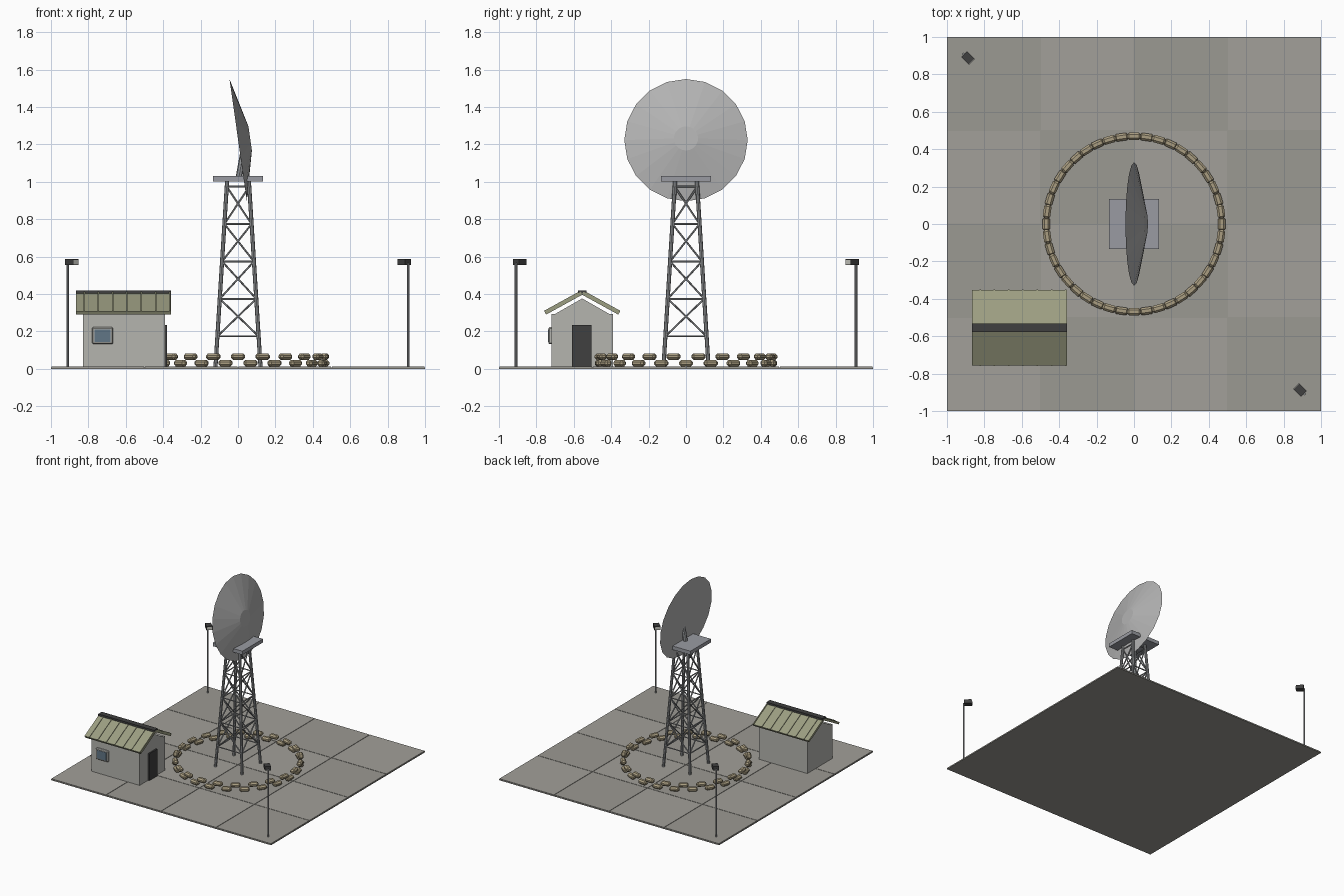
import bpy, bmesh, math
from mathutils import Matrix, Vector

if "Cube" in bpy.data.objects:
    bpy.data.objects.remove(bpy.data.objects["Cube"])


def mat(name, rgb):
    m = bpy.data.materials.new(name)
    m.diffuse_color = (*rgb, 1)
    m.use_nodes = True
    m.node_tree.nodes["Principled BSDF"].inputs["Base Color"].default_value = m.diffuse_color
    return m


CONCRETE = [mat("concrete_a", (0.36, 0.35, 0.32)), mat("concrete_b", (0.33, 0.32, 0.29))]
STEEL = mat("steel", (0.30, 0.31, 0.32))
DECK = mat("deck", (0.32, 0.33, 0.36))
DISH = mat("dish_grey", (0.45, 0.45, 0.45))
WALL = mat("wall", (0.46, 0.46, 0.43))
ROOF = mat("roof_olive", (0.33, 0.34, 0.22))
DARK = mat("dark", (0.05, 0.05, 0.05))
GLASS = mat("glass", (0.12, 0.18, 0.24))
SAND = mat("sandbag", (0.40, 0.34, 0.22))
LENS = mat("lens", (0.6, 0.6, 0.55))


def finish(name, bm, material):
    bmesh.ops.recalc_face_normals(bm, faces=bm.faces)
    me = bpy.data.meshes.new(name)
    bm.to_mesh(me)
    bm.free()
    me.materials.append(material)
    ob = bpy.data.objects.new(name, me)
    bpy.context.collection.objects.link(ob)
    return ob


def add_box(bm, center, size, rot=Matrix.Identity(4)):
    m = Matrix.Translation(center) @ rot @ Matrix.Diagonal((*size, 1))
    bmesh.ops.create_cube(bm, size=1, matrix=m)


def box(name, center, size, material, rot=Matrix.Identity(4)):
    bm = bmesh.new()
    add_box(bm, center, size, rot)
    return finish(name, bm, material)


def add_strut(bm, a, b, r, sides=6):
    a, b = Vector(a), Vector(b)
    d = b - a
    rot = d.to_track_quat('Z', 'Y').to_matrix().to_4x4()
    bmesh.ops.create_cone(bm, cap_ends=True, segments=sides, radius1=r, radius2=r,
                          depth=d.length, matrix=Matrix.Translation((a + b) / 2) @ rot)


def bevel(ob, width):
    mod = ob.modifiers.new("bevel", 'BEVEL')
    mod.width = width
    mod.segments = 1


# Ground: base slab and 4 x 4 paving tiles in two tones
box("base_slab", (0, 0, 0.004), (2, 2, 0.008), CONCRETE[1])
for tone in range(2):
    bm = bmesh.new()
    for i in range(4):
        for j in range(4):
            if (i + j) % 2 == tone:
                add_box(bm, (-0.75 + i * 0.5, -0.75 + j * 0.5, 0.008), (0.496, 0.496, 0.008))
    finish(f"paving_tiles_{tone}", bm, CONCRETE[tone])


# Lattice tower
def corner(k, z):
    h = 0.121 - 0.0625 * z
    sx, sy = [(-1, -1), (1, -1), (1, 1), (-1, 1)][k % 4]
    return (sx * h, sy * h, z)


legs, braces = bmesh.new(), bmesh.new()
levels = [0.174 + 0.2 * i for i in range(5)]
for k in range(4):
    add_strut(legs, corner(k, 0.008), corner(k, 1.005), 0.011, 8)
    for z in levels:
        add_strut(braces, corner(k, z), corner(k + 1, z), 0.005)
    for z0, z1 in zip(levels, levels[1:]):
        add_strut(braces, corner(k, z0), corner(k + 1, z1), 0.005)
        add_strut(braces, corner(k + 1, z0), corner(k, z1), 0.005)
finish("tower_legs", legs, STEEL)
finish("tower_braces", braces, STEEL)
box("tower_platform", (0, 0, 1.016), (0.266, 0.266, 0.03), DECK)

# Dish: shallow capped cone tilted on a leaning mount
bm = bmesh.new()
bmesh.ops.create_cone(bm, cap_ends=True, segments=20, radius1=0.33, radius2=0.065, depth=0.065,
                      matrix=Matrix.Translation((0.033, 0, 1.227)) @ Matrix.Rotation(math.radians(81.9), 4, 'Y'))
finish("dish", bm, DISH)
bm = bmesh.new()
add_strut(bm, (0.005, 0, 1.025), (0.04, 0, 1.22), 0.017, 8)
finish("dish_mount", bm, STEEL)

# Sandbag ring: two staggered layers
bm = bmesh.new()
for layer in range(2):
    for k in range(22):
        a = (k + layer * 0.5) * math.tau / 22
        add_box(bm, (0.469 * math.cos(a), 0.469 * math.sin(a), 0.03 + layer * 0.035),
                (0.04, 0.075, 0.034), Matrix.Rotation(a, 4, 'Z'))
bevel(finish("sandbags", bm, SAND), 0.011)

# Hut walls and gable prism
HX, HY = -0.61, -0.555
box("hut_walls", (HX, HY, 0.15), (0.438, 0.327, 0.284), WALL)
bm = bmesh.new()
tri = [bm.verts.new((HX - 0.219, HY + y, z)) for y, z in [(-0.15, 0.29), (0.15, 0.29), (0, 0.376)]]
ext = bmesh.ops.extrude_face_region(bm, geom=[bm.faces.new(tri)])
bmesh.ops.translate(bm, vec=(0.438, 0, 0),
                    verts=[g for g in ext["geom"] if isinstance(g, bmesh.types.BMVert)])
finish("hut_gable", bm, WALL)

# Hut roof: two sloping sheets with raised ribs and a ridge cap
sheets, ribs = bmesh.new(), bmesh.new()
slope = math.atan(0.55)
for s in (-1, 1):
    rot = Matrix.Rotation(-s * slope, 4, 'X')
    mid = Vector((-0.612, HY + s * 0.1, 0.351))
    add_box(sheets, mid, (0.508, 0.222, 0.018), rot)
    for k in range(7):
        off = rot @ Vector((0, 0, 0.01))
        add_box(ribs, Vector((-0.823 + k * 0.0765, mid.y, mid.z)) + off, (0.008, 0.222, 0.008), rot)
finish("roof_sheets", sheets, ROOF)
finish("roof_ribs", ribs, ROOF)
box("roof_ridge_cap", (-0.612, HY, 0.411), (0.508, 0.046, 0.016), DARK)

# Door and window
box("hut_door", (-0.388, -0.558, 0.121), (0.018, 0.104, 0.225), DARK)
bevel(box("window_frame", (-0.724, -0.724, 0.177), (0.112, 0.024, 0.09), WALL), 0.006)
box("window_glass", (-0.724, -0.734, 0.177), (0.086, 0.008, 0.066), GLASS)

# Two corner floodlights aimed at the centre
for n, s in (("front", 1), ("back", -1)):
    bm = bmesh.new()
    add_strut(bm, (s * 0.911, -s * 0.909, 0.008), (s * 0.911, -s * 0.909, 0.565), 0.007, 8)
    finish(f"{n}_lamp_pole", bm, STEEL)
    turn = Matrix.Rotation(math.radians(-45), 4, 'Z')
    box(f"{n}_lamp_head", (s * 0.888, -s * 0.888, 0.571), (0.058, 0.045, 0.032), DARK, turn)
    box(f"{n}_lamp_lens", (s * 0.867, -s * 0.867, 0.569), (0.005, 0.038, 0.024), LENS, turn)
